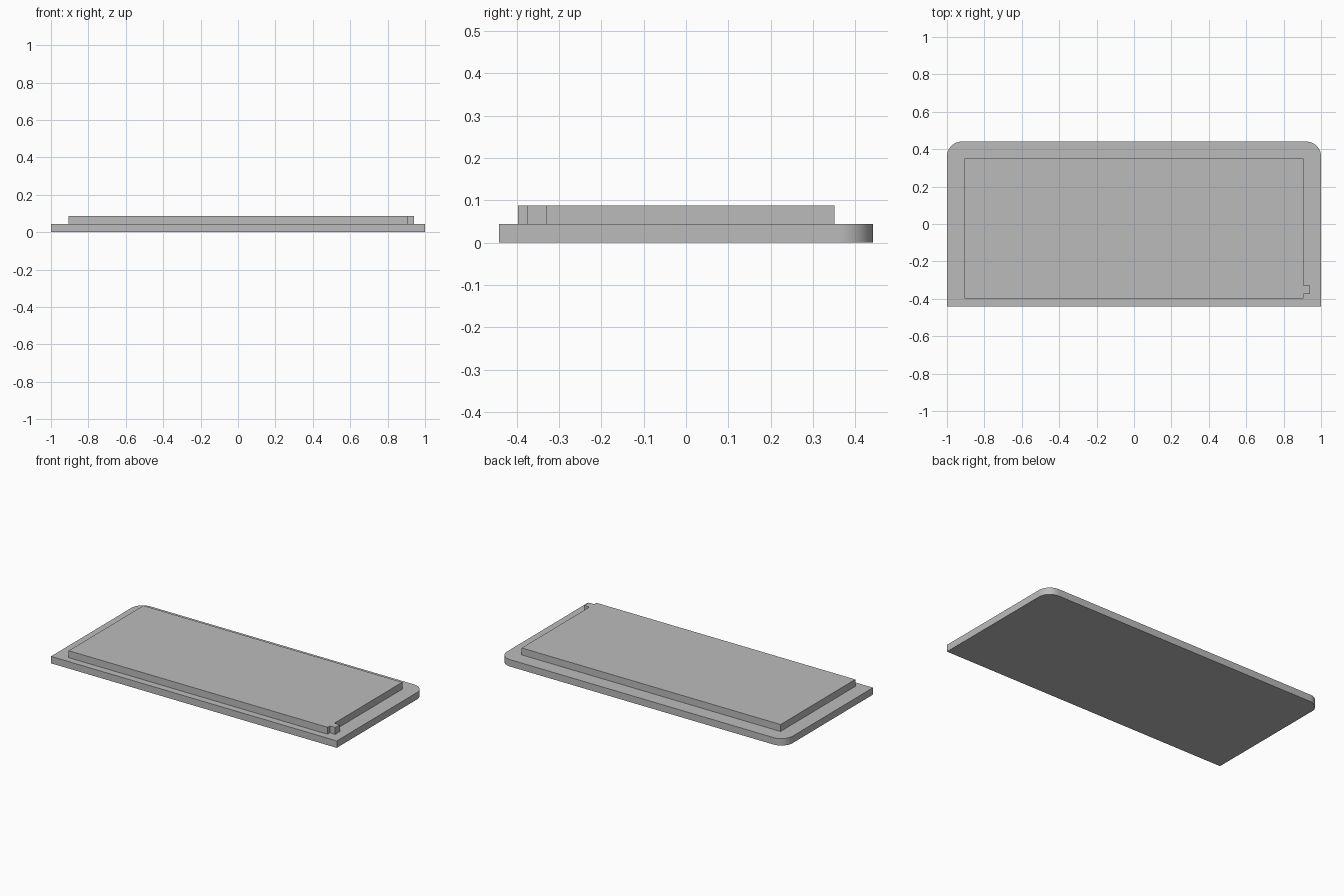
import bpy, bmesh
from math import sin, cos, pi

cube = bpy.data.objects.get("Cube")
if cube:
    bpy.data.objects.remove(cube, do_unlink=True)

# One plain grey for the whole model
grey = bpy.data.materials.new("plain_grey")
grey.use_nodes = True
colour = (0.5, 0.5, 0.5, 1)
grey.diffuse_color = colour
grey.node_tree.nodes["Principled BSDF"].inputs["Base Color"].default_value = colour


def extrude_outline(name, outline, bottom, top):
    """Solid slab from a counter-clockwise outline."""
    bm = bmesh.new()
    face = bm.faces.new([bm.verts.new((x, y, bottom)) for x, y in outline])
    result = bmesh.ops.extrude_face_region(bm, geom=[face], use_keep_orig=True)
    moved = [v for v in result["geom"] if isinstance(v, bmesh.types.BMVert)]
    bmesh.ops.translate(bm, verts=moved, vec=(0, 0, top - bottom))
    bmesh.ops.recalc_face_normals(bm, faces=bm.faces)
    mesh = bpy.data.meshes.new(name)
    bm.to_mesh(mesh)
    bm.free()
    mesh.materials.append(grey)
    obj = bpy.data.objects.new(name, mesh)
    bpy.context.collection.objects.link(obj)
    return obj


# Base plate with rounded back corners
HALF_X, HALF_Y, RADIUS, STEPS = 1.0, 0.441, 0.08, 16
arc = [(HALF_X - RADIUS + RADIUS * cos(i * pi / 2 / STEPS),
        HALF_Y - RADIUS + RADIUS * sin(i * pi / 2 / STEPS)) for i in range(STEPS + 1)]
right_half = [(HALF_X, -HALF_Y)] + arc
left_half = [(-x, y) for x, y in reversed(right_half)]
base = extrude_outline("base_plate", right_half + left_half, 0, 0.044)

# Raised panel with a small side tab near the front
panel = [(-0.907, -0.397), (0.905, -0.397), (0.905, -0.374), (0.942, -0.374),
         (0.942, -0.328), (0.905, -0.328), (0.905, 0.35), (-0.907, 0.35)]
extrude_outline("raised_panel", panel, 0.044, 0.088)

# Smooth the rounded corners, keep the slab edges sharp
bpy.ops.object.select_all(action="DESELECT")
base.select_set(True)
bpy.context.view_layer.objects.active = base
bpy.ops.object.shade_smooth_by_angle(angle=pi / 6)
